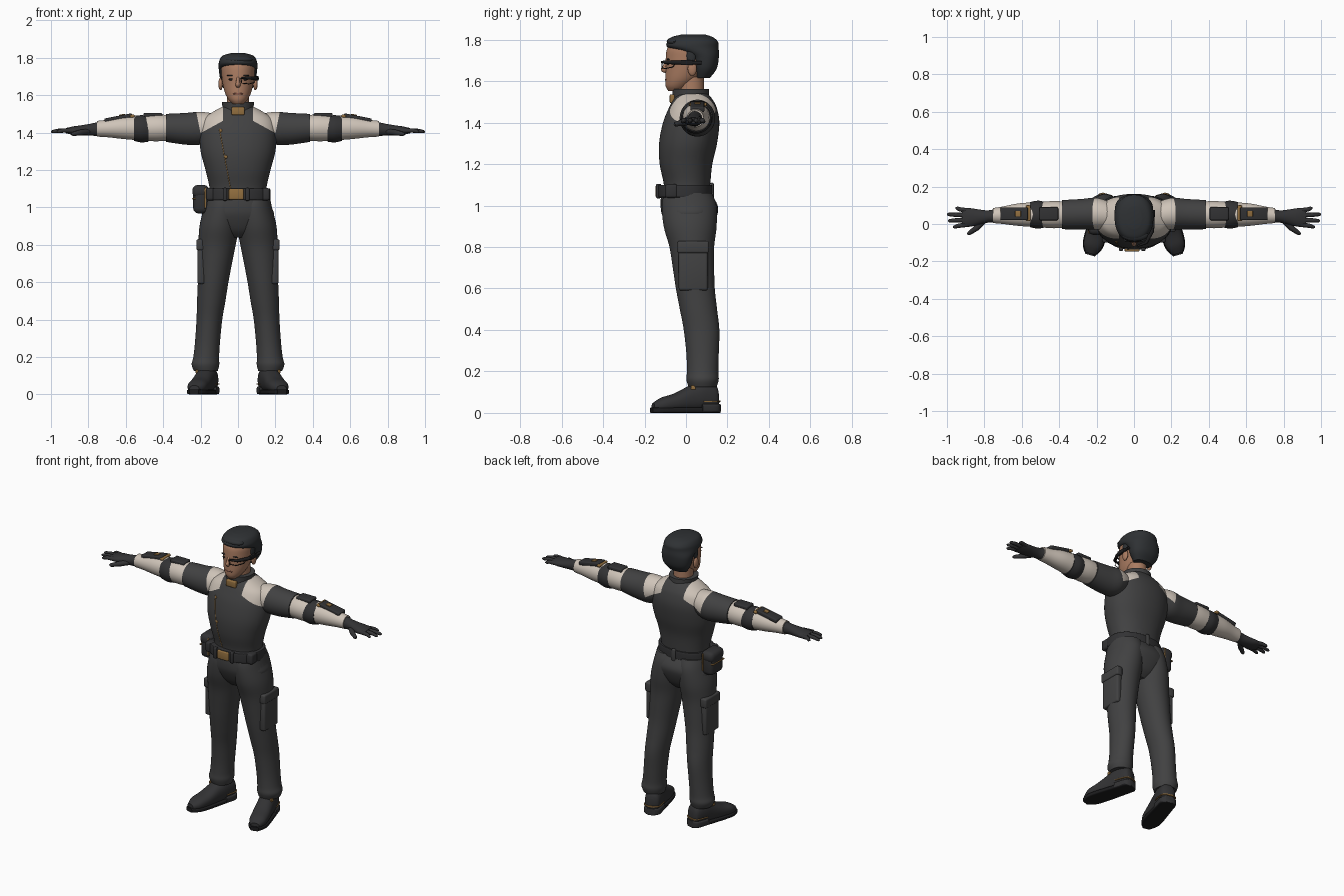
import bpy, bmesh, math
from mathutils import Vector, Matrix
from mathutils.bvhtree import BVHTree

cube = bpy.data.objects.get("Cube")
if cube:
    bpy.data.objects.remove(cube, do_unlink=True)


def material(name, r, g, b):
    m = bpy.data.materials.new(name)
    m.use_nodes = True
    m.diffuse_color = (r, g, b, 1)
    m.node_tree.nodes["Principled BSDF"].inputs["Base Color"].default_value = (r, g, b, 1)
    return m


cloth = material("charcoal_cloth", .053, .053, .054)
leather = material("dark_leather", .032, .032, .034)
beige = material("beige_panel", .62, .55, .48)
skin = material("skin", .4, .2, .12)
hair_dark = material("dark_hair", .028, .031, .034)
gold = material("brass_trim", .29, .16, .05)
black = material("black_frame", .012, .012, .013)
lip = material("lip", .24, .09, .065)
parts = []


def finish(name, bm, mat, mirror=False, second=None, rule=None):
    """Turn a bmesh into a smooth object, optionally mirrored and two-coloured."""
    bmesh.ops.recalc_face_normals(bm, faces=bm.faces)
    for f in bm.faces:
        f.smooth = True
        if rule and rule(f.calc_center_median()):
            f.material_index = 1
    mesh = bpy.data.meshes.new(name)
    bm.to_mesh(mesh)
    bm.free()
    mesh.materials.append(mat)
    if second:
        mesh.materials.append(second)
    obj = bpy.data.objects.new(name, mesh)
    bpy.context.collection.objects.link(obj)
    if mirror:
        obj.modifiers.new("Mirror", 'MIRROR').use_mirror_merge = False
    parts.append(obj)
    return obj


def skin_loops(loops):
    bm = bmesh.new()
    rows = [[bm.verts.new(p) for p in loop] for loop in loops]
    n = len(rows[0])
    for a, b in zip(rows, rows[1:]):
        for i in range(n):
            j = (i + 1) % n
            bm.faces.new((a[i], a[j], b[j], b[i]))
    bm.faces.new(rows[0])
    bm.faces.new(rows[-1])
    return bm


def spline(rings, steps):
    """Smoothly interpolate between the given cross-sections."""
    out = []
    for i in range(len(rings) - 1):
        p = [rings[max(0, min(len(rings) - 1, i + k))] for k in (-1, 0, 1, 2)]
        for s in range(steps):
            t = s / steps
            out.append([b + t / 2 * (c - a + t * (2*a - 5*b + 4*c - d + t * (3*(b - c) + d - a)))
                        for a, b, c, d in zip(*p)])
    return out + [list(rings[-1])]


def tube(name, rings, mat, axis='z', power=2, n=40, cuts=(), turn=None, **kw):
    """Loft rings of (position, centre u, centre v, radius u, radius v)."""
    def ring(t, cu, cv, ru, rv):
        pts = []
        for i in range(n):
            a = math.tau * (i + .5) / n
            c, s = math.cos(a), math.sin(a)
            u = cu + ru * math.copysign(abs(c) ** (2 / power), c)
            v = cv + rv * math.copysign(abs(s) ** (2 / power), s)
            p = Vector({'x': (t, u, v), 'y': (u, t, v), 'z': (u, v, t)}[axis])
            pts.append(turn @ p if turn else p)
        return pts
    bm = skin_loops([ring(*r) for r in spline(rings, 5)])
    for co, no in cuts:
        bmesh.ops.bisect_plane(bm, geom=bm.verts[:] + bm.edges[:] + bm.faces[:],
                               plane_co=co, plane_no=no)
    return finish(name, bm, mat, **kw)


def rod(name, points, radii, mat, n=10, **kw):
    pts = [Vector(p) for p in points]
    loops = []
    for i, p in enumerate(pts):
        d = pts[min(i + 1, len(pts) - 1)] - pts[max(i - 1, 0)]
        q = d.to_track_quat('Z', 'Y')
        r = radii[i] if isinstance(radii, tuple) else radii
        loops.append([p + q @ Vector((r * math.cos(math.tau * k / n), r * math.sin(math.tau * k / n), 0))
                      for k in range(n)])
    return finish(name, skin_loops(loops), mat, **kw)


def box(name, centre, size, mat, bevel=.006, tilt=0, **kw):
    bm = bmesh.new()
    bmesh.ops.create_cube(bm, size=1, matrix=Matrix.Diagonal((*size, 1)))
    bmesh.ops.bevel(bm, geom=bm.edges[:], offset=bevel, segments=3, profile=.5, affect='EDGES')
    bm.transform(Matrix.Translation(centre) @ Matrix.Rotation(math.radians(tilt), 4, 'Y'))
    return finish(name, bm, mat, **kw)


def ball(name, centre, size, mat, **kw):
    bm = bmesh.new()
    bmesh.ops.create_uvsphere(bm, u_segments=20, v_segments=12, radius=1,
                              matrix=Matrix.Translation(centre) @ Matrix.Diagonal((*size, 1)))
    return finish(name, bm, mat, **kw)


# Jacket with pale shoulder yokes cut into torso and sleeves
def yoke(c):
    a = abs(c.x)
    return .08 < a < .2 + .2 * (c.z - 1.395) and c.z > 1.46 - .55 * (a - .085)


yoke_cuts = [plane for s in (-1, 1) for plane in (
    ((.085 * s, 0, 1.46), (.55 * s, 0, 1)),
    ((.2 * s, 0, 1.395), (s, 0, -.2)),
    ((.08 * s, 0, 0), (s, 0, 0)))]
panel = dict(cuts=yoke_cuts, second=beige, rule=yoke)
torso = tube("jacket_torso", [
    (1.02, 0, 0, .155, .11), (1.1, 0, .005, .152, .112), (1.2, 0, 0, .174, .127),
    (1.3, 0, .01, .2, .14), (1.4, 0, .025, .205, .136), (1.47, 0, .033, .188, .116),
    (1.51, 0, .033, .135, .096), (1.54, 0, .03, .08, .075)], cloth, power=2.2, n=64, **panel)
tube("upper_sleeve", [
    (.12, .045, 1.43, .07, .07), (.2, .055, 1.423, .085, .088), (.28, .052, 1.42, .082, .085),
    (.385, .05, 1.425, .078, .075)], cloth, 'x', mirror=True, **panel)
tube("collar", [(1.48, 0, .025, .086, .092), (1.52, 0, .024, .082, .088),
                (1.562, 0, .022, .087, .088)], cloth)
box("collar_clasp", (0, -.066, 1.515), (.07, .025, .042), gold)
surface = BVHTree.FromPolygons([v.co for v in torso.data.vertices],
                               [p.vertices[:] for p in torso.data.polygons])


def on_chest(x, z):
    return surface.ray_cast(Vector((x, -1, z)), Vector((0, 1, 0)))[0]


rod("jacket_seam", [on_chest(-.1 + .06 * k / 12, 1.42 - .32 * k / 12) for k in range(13)], .0022, gold)
for z in (1.27, 1.41):
    ball("jacket_stud", on_chest(-.06 - .2 * (z - 1.25), z), (.008, .004, .009), gold)

# Arms
sleeve = dict(axis='x', mirror=True)
tube("pale_sleeve", [(.37, .05, 1.425, .07, .068), (.43, .05, 1.425, .073, .072),
                     (.5, .05, 1.423, .068, .068)], beige, **sleeve)
tube("elbow_pad", [(.478, .05, 1.42, .069, .069), (.515, .05, 1.42, .075, .073),
                   (.557, .05, 1.422, .067, .067)], leather, **sleeve)
tube("forearm", [(.54, .05, 1.425, .066, .066), (.62, .05, 1.425, .06, .059),
                 (.7, .047, 1.422, .047, .047), (.755, .045, 1.42, .04, .042)], beige, **sleeve)
box("upper_arm_plate", (.455, .055, 1.493), (.1, .07, .022), leather, mirror=True)
box("forearm_plate", (.64, .055, 1.477), (.15, .068, .024), leather, tilt=11, mirror=True)
box("forearm_trim", (.565, .058, 1.488), (.024, .085, .016), gold, tilt=8, mirror=True)
box("forearm_clip", (.62, .055, 1.494), (.03, .03, .008), gold, .002, tilt=11, mirror=True)

# Gloves
tube("glove", [(.74, .045, 1.42, .037, .039), (.78, .04, 1.416, .033, .033),
               (.83, .037, 1.412, .041, .028), (.88, .035, 1.41, .05, .023),
               (.92, .035, 1.41, .046, .014)], leather, **sleeve)
for i, reach in enumerate((.968, .995, 1, .955)):
    y = -.003 + .025 * i
    tip = .035 + (y - .035) * 1.35
    mid = (.91 + reach) / 2
    rod("finger", [(.89, y, 1.41), (mid, (y + tip) / 2, 1.411), (reach - .008, tip, 1.405),
                   (reach, tip, 1.404)], (.013, .0115, .009, .004), leather, mirror=True)
rod("thumb", [(.8, .02, 1.405), (.84, -.02, 1.4), (.882, -.05, 1.392), (.89, -.055, 1.39)],
    (.016, .016, .011, .005), leather, mirror=True)

# Trousers
tube("hips", [(.84, 0, .02, .06, .06), (.88, 0, .02, .13, .1), (.95, 0, .018, .19, .132),
              (1, 0, .015, .182, .138), (1.06, 0, 0, .165, .12)], cloth, power=2.3)
tube("trouser_leg", [
    (.125, .172, .08, .064, .068), (.16, .174, .08, .074, .078), (.2, .17, .08, .069, .076),
    (.28, .163, .08, .067, .078), (.4, .153, .075, .069, .086), (.5, .143, .06, .076, .09),
    (.6, .133, .045, .082, .094), (.7, .123, .036, .091, .1), (.8, .112, .028, .1, .108),
    (.9, .1, .02, .106, .128), (1, .085, .015, .097, .132), (1.06, .08, .01, .09, .115)],
    cloth, mirror=True)
box("cargo_pocket", (.197, .035, .69), (.04, .14, .2), cloth, .012, mirror=True)
box("pocket_flap", (.2, .035, .8), (.044, .152, .06), cloth, .01, mirror=True)

# Belt, buckle and hip pouch
tube("belt", [(z, 0, -.006, r, r - .041) for z, r in
              ((1.04, .168), (1.046, .173), (1.094, .173), (1.1, .168))], leather, power=2.3)
box("belt_buckle", (-.01, -.138, 1.07), (.08, .018, .056), gold)
for x in (-.07, .05):
    box("belt_keeper", (x, -.132, 1.07), (.022, .025, .07), leather)
box("belt_side_pad", (.145, -.07, 1.07), (.05, .06, .066), leather, .012, mirror=True)
box("rear_belt_loop", (0, .126, 1.07), (.026, .016, .08), cloth)
box("hip_pouch", (-.197, .01, 1.042), (.085, .13, .15), leather, .028)
box("pouch_lid", (-.199, .01, 1.085), (.09, .136, .07), leather, .028)
box("pouch_trim", (-.175, .01, 1.05), (.008, .139, .11), gold, .002)
box("pouch_band", (-.199, .01, 1.046), (.092, .12, .006), gold, .002)

# Boots turned slightly outwards
toe_out = (Matrix.Translation((.165, .08, 0)) @ Matrix.Rotation(math.radians(16), 4, 'Z')
           @ Matrix.Translation((0, -.08, 0)))
foot = dict(axis='y', turn=toe_out, mirror=True)
tube("boot", [(.157, 0, .062, .022, .04), (.14, 0, .075, .045, .062), (.08, 0, .082, .053, .072),
              (.02, 0, .07, .053, .064), (-.06, 0, .05, .055, .044), (-.125, 0, .04, .05, .034),
              (-.168, 0, .03, .026, .018)], leather, power=2.3, **foot)
tube("boot_sole", [(.162, 0, .013, .026, .013), (.14, 0, .013, .05, .013), (.08, 0, .013, .054, .013),
                   (-.06, 0, .013, .059, .013), (-.13, 0, .013, .053, .013),
                   (-.176, 0, .013, .026, .013)], black, power=5, **foot)
tube("boot_heel", [(.164, 0, .022, .026, .022), (.14, 0, .022, .051, .022),
                   (.065, 0, .022, .056, .022)], leather, power=5, **foot)
tube("heel_trim", [(.163, 0, .055, .024, .004), (.142, 0, .055, .05, .004),
                   (.07, 0, .055, .056, .004)], gold, power=5, **foot)
box("ankle_tab", (.22, .035, .122), (.012, .022, .02), gold, .003, mirror=True)

# Head and face
tube("neck", [(1.48, 0, .03, .06, .06), (1.62, 0, .022, .058, .064)], skin)
tube("head", [(1.552, 0, -.05, .028, .035), (1.575, 0, -.04, .05, .058), (1.61, 0, -.02, .069, .08),
              (1.66, 0, 0, .082, .098), (1.71, 0, .01, .088, .108), (1.76, 0, .02, .088, .11),
              (1.8, 0, .025, .06, .08)], skin)
tube("hair", [(1.615, 0, .08, .062, .035), (1.66, 0, .09, .09, .058), (1.72, 0, .084, .101, .075),
              (1.762, 0, .035, .104, .122), (1.79, 0, .032, .098, .122), (1.812, 0, .03, .08, .1),
              (1.824, 0, .035, .04, .06)], hair_dark, power=2.2)
ball("hair_quiff", (.005, -.055, 1.79), (.072, .038, .022), hair_dark)
ball("sideburn", (.088, .025, 1.725), (.009, .022, .045), hair_dark, mirror=True)
ball("ear", (.093, .03, 1.66), (.012, .022, .034), skin, mirror=True)
ball("nose", (0, -.1, 1.657), (.014, .021, .017), skin)
rod("nose_bridge", [(0, -.088, 1.7), (0, -.108, 1.66)], (.008, .011), skin)
ball("eye", (.035, -.087, 1.684), (.016, .006, .006), black, mirror=True)
ball("eyebrow", (.038, -.086, 1.705), (.022, .007, .004), hair_dark, mirror=True)
ball("mouth", (0, -.094, 1.607), (.026, .007, .006), lip)

# Single eyepiece on the left side
rod("eyepiece_arm", [(.02, -.117, 1.692), (.065, -.1, 1.692), (.096, -.04, 1.69), (.104, .075, 1.688)],
    (.005, .009, .011, .009), black)
rod("eyepiece_rim", [(.016, -.117, 1.692), (.02, -.116, 1.664), (.06, -.102, 1.66), (.088, -.066, 1.668),
                     (.094, -.045, 1.69)], .0025, black)
box("eyepiece_module", (.102, .005, 1.69), (.016, .06, .026), black, .004)

# Smooth shading with crisp edges
for o in bpy.context.selected_objects:
    o.select_set(False)
for o in parts:
    o.select_set(True)
bpy.context.view_layer.objects.active = torso
bpy.ops.object.shade_smooth_by_angle(angle=math.radians(40))
